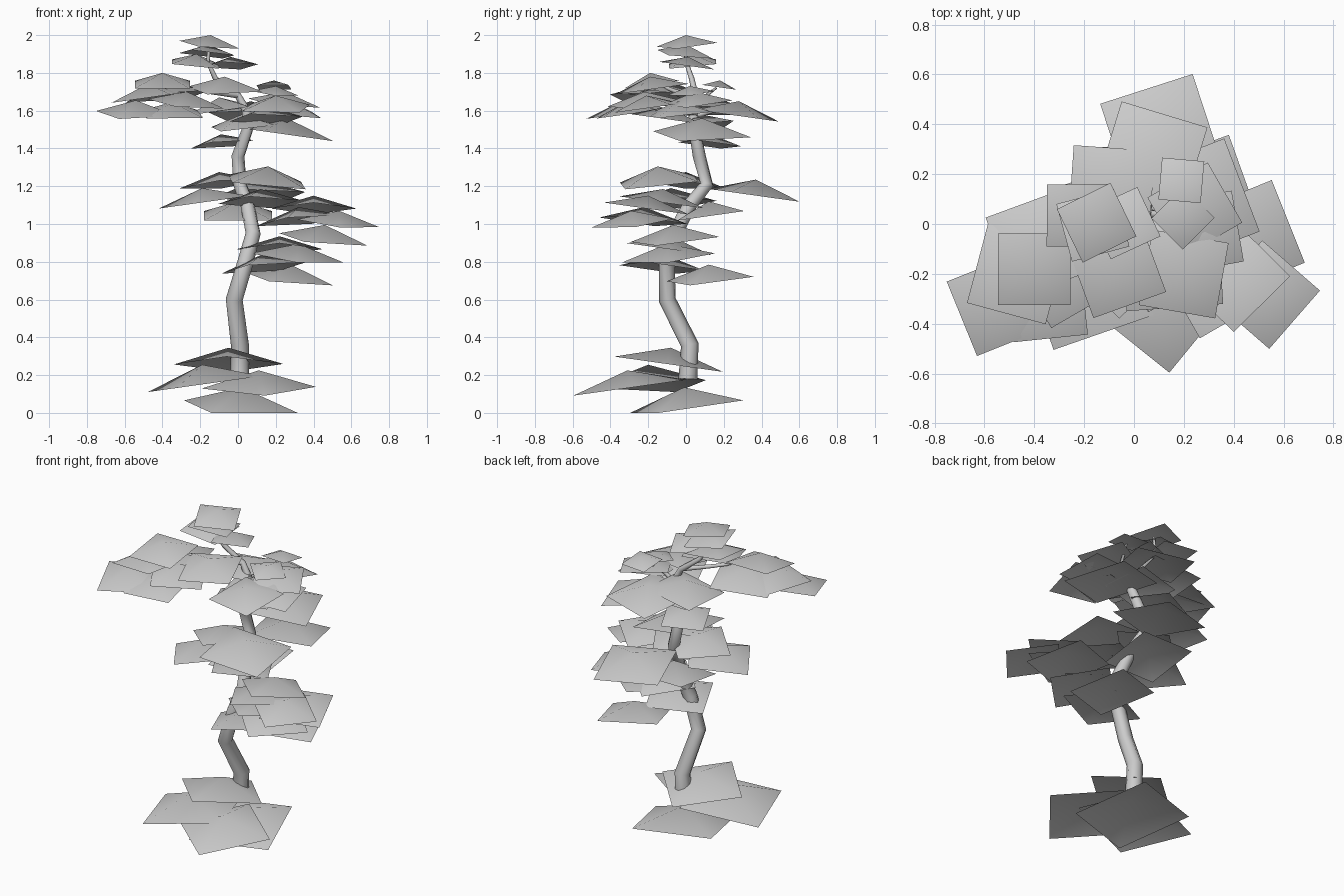
import bpy
import bmesh
from math import radians, cos, sin
from mathutils import Matrix, Vector

default_cube = bpy.data.objects.get("Cube")
if default_cube:
    bpy.data.objects.remove(default_cube, do_unlink=True)

grey = bpy.data.materials.new("light_grey")
grey.use_nodes = True
tone = (0.6, 0.6, 0.6, 1)
grey.diffuse_color = tone
grey.node_tree.nodes["Principled BSDF"].inputs["Base Color"].default_value = tone

LEAN = radians(8)
DOME = 0.215

# Directions in which a leaf card dips, in degrees around z
LEFT, BACK, RIGHT, FRONT = 0, 90, 180, 270
FRONT_LEFT, BACK_LEFT, BACK_RIGHT, FRONT_RIGHT = 315, 45, 135, 225


def finish(name, mesh):
    """Link a smooth-shaded grey mesh under a plain name."""
    mesh.materials.append(grey)
    for face in mesh.polygons:
        face.use_smooth = True
    obj = bpy.data.objects.new(name, mesh)
    bpy.context.collection.objects.link(obj)
    return obj


def add_card(bm, x, y, z, size, yaw, dip):
    """Square leaf card with a raised centre, tipped down towards one side."""
    direction = radians(dip)
    axis = Vector((-sin(direction), cos(direction), 0))
    place = (Matrix.Translation((x, y, z))
             @ Matrix.Rotation(LEAN, 4, axis)
             @ Matrix.Rotation(radians(yaw), 4, "Z"))
    half = size / 2
    apex = bm.verts.new(place @ Vector((0, 0, 0)))
    rim = [bm.verts.new(place @ Vector((sx * half, sy * half, -DOME * size)))
           for sx, sy in ((-1, -1), (1, -1), (1, 1), (-1, 1))]
    for i, corner in enumerate(rim):
        bm.faces.new((apex, corner, rim[(i + 1) % len(rim)]))


def foliage(name, cards):
    """One layer of leaf cards as a single object."""
    bm = bmesh.new()
    for card in cards:
        add_card(bm, *card)
    mesh = bpy.data.meshes.new(name)
    bm.to_mesh(mesh)
    bm.free()
    return finish(name, mesh)


def limb(name, radius, points):
    """Tapering tube; each point is x, y, z and a relative thickness."""
    curve = bpy.data.curves.new(name + "_path", "CURVE")
    curve.dimensions = "3D"
    curve.bevel_depth = radius
    curve.bevel_resolution = 2
    curve.use_fill_caps = True
    spline = curve.splines.new("POLY")
    spline.points.add(len(points) - 1)
    for target, (x, y, z, thick) in zip(spline.points, points):
        target.co = (x, y, z, 1)
        target.radius = thick
    helper = bpy.data.objects.new(name + "_helper", curve)
    bpy.context.collection.objects.link(helper)
    bpy.context.view_layer.update()
    graph = bpy.context.evaluated_depsgraph_get()
    mesh = bpy.data.meshes.new_from_object(helper.evaluated_get(graph))
    mesh.name = name
    bpy.data.objects.remove(helper, do_unlink=True)
    mesh.materials.clear()
    return finish(name, mesh)


# Winding trunk and the thin crown limbs
limb("trunk", 0.05, [
    (0.01, 0.01, 0.18, 1), (0.01, 0.02, 0.36, 0.95), (-0.02, -0.1, 0.6, 0.9),
    (0.04, -0.1, 0.8, 0.85), (0.08, -0.06, 0.95, 0.8), (0.05, 0.02, 1.1, 0.75),
    (0.01, 0.11, 1.21, 0.72), (0, 0.07, 1.36, 0.7), (0.06, 0.04, 1.53, 0.6),
    (0.04, 0.04, 1.62, 0.5)])
limb("top_limb", 0.018, [
    (0.06, 0.04, 1.57, 1.4), (0, 0.05, 1.68, 1), (-0.12, 0.03, 1.77, 0.8),
    (-0.16, 0, 1.86, 0.6), (-0.15, 0, 1.96, 0.4)])
limb("right_limb", 0.015, [
    (0, 0.05, 1.68, 1), (-0.15, -0.05, 1.7, 0.8), (-0.38, -0.18, 1.75, 0.4)])
limb("left_limb", 0.015, [
    (0.05, 0.04, 1.58, 1), (0.14, 0.04, 1.63, 0.8), (0.19, 0.16, 1.72, 0.4)])
limb("back_limb", 0.015, [
    (0.05, 0.04, 1.57, 1), (0.07, 0.14, 1.6, 0.8), (0.07, 0.26, 1.63, 0.4)])

# Skirt of leaves around the trunk foot
foliage("base_leaves", [
    (0.02, -0.01, 0.135, 0.48, 18, FRONT + 18),
    (0.11, -0.31, 0.225, 0.43, 51, FRONT),
    (-0.19, -0.2, 0.255, 0.48, 19, RIGHT),
    (-0.05, -0.08, 0.345, 0.41, 43, BACK)])

# Lower left shelf
foliage("lower_leaves", [
    (0.28, 0.12, 0.785, 0.36, 20, FRONT_LEFT),
    (0.32, -0.1, 0.895, 0.35, 45, FRONT_LEFT),
    (0.22, -0.08, 0.935, 0.32, 45, BACK),
    (0.13, -0.12, 0.84, 0.34, 25, BACK_RIGHT)])

# Middle left shelf
foliage("middle_left_leaves", [
    (0.535, -0.29, 1.07, 0.31, 49, FRONT_LEFT),
    (0.46, -0.065, 0.995, 0.36, 22, FRONT_LEFT),
    (0.4, -0.2, 1.15, 0.32, 45, BACK),
    (0.32, -0.22, 1.09, 0.34, 30, BACK_RIGHT)])

# Middle shelf around the trunk
foliage("middle_leaves", [
    (0.16, -0.15, 1.305, 0.39, 4, FRONT_LEFT),
    (-0.19, -0.08, 1.19, 0.35, 33, RIGHT),
    (-0.1, 0, 1.275, 0.31, 45, BACK_RIGHT),
    (0, 0.12, 1.12, 0.36, 0, FRONT),
    (0.12, -0.12, 1.185, 0.33, 30, BACK),
    (0.11, 0.37, 1.235, 0.39, 18, BACK)])

# Crown reaching out to the right
foliage("crown_right_leaves", [
    (-0.54, -0.33, 1.655, 0.325, 22, FRONT),
    (-0.4, -0.19, 1.8, 0.29, 0, FRONT),
    (-0.48, -0.2, 1.74, 0.33, -15, RIGHT),
    (-0.35, -0.32, 1.645, 0.3, 6, FRONT),
    (-0.38, -0.07, 1.75, 0.35, 20, BACK_RIGHT),
    (-0.27, -0.22, 1.7, 0.3, 30, FRONT_LEFT),
    (-0.07, -0.19, 1.78, 0.31, 20, FRONT)])

# Crown around the trunk top
foliage("crown_left_leaves", [
    (0.19, 0.18, 1.76, 0.17, -5, BACK),
    (0.2, 0.02, 1.73, 0.18, 45, FRONT_LEFT),
    (0.26, 0.085, 1.56, 0.4, 21, LEFT),
    (0.25, 0.05, 1.7, 0.28, 30, FRONT_LEFT),
    (0.28, -0.04, 1.65, 0.29, 10, FRONT_LEFT),
    (0.15, -0.1, 1.62, 0.3, 20, BACK),
    (-0.09, 0.13, 1.475, 0.25, 25, BACK_RIGHT),
    (0.07, 0.28, 1.65, 0.36, -17, BACK),
    (0.02, 0.08, 1.58, 0.29, 10, FRONT_RIGHT),
    (0.2, -0.21, 1.68, 0.31, -10, FRONT),
    (-0.1, 0.14, 1.67, 0.33, -4, RIGHT)])

# Small tuft at the very top
foliage("top_leaves", [
    (-0.145, 0, 2.0, 0.24, 26, FRONT_LEFT),
    (-0.16, 0, 1.95, 0.24, 15, BACK_LEFT),
    (-0.22, 0.03, 1.9, 0.25, 0, FRONT_LEFT),
    (-0.04, 0.01, 1.885, 0.22, 25, BACK)])
